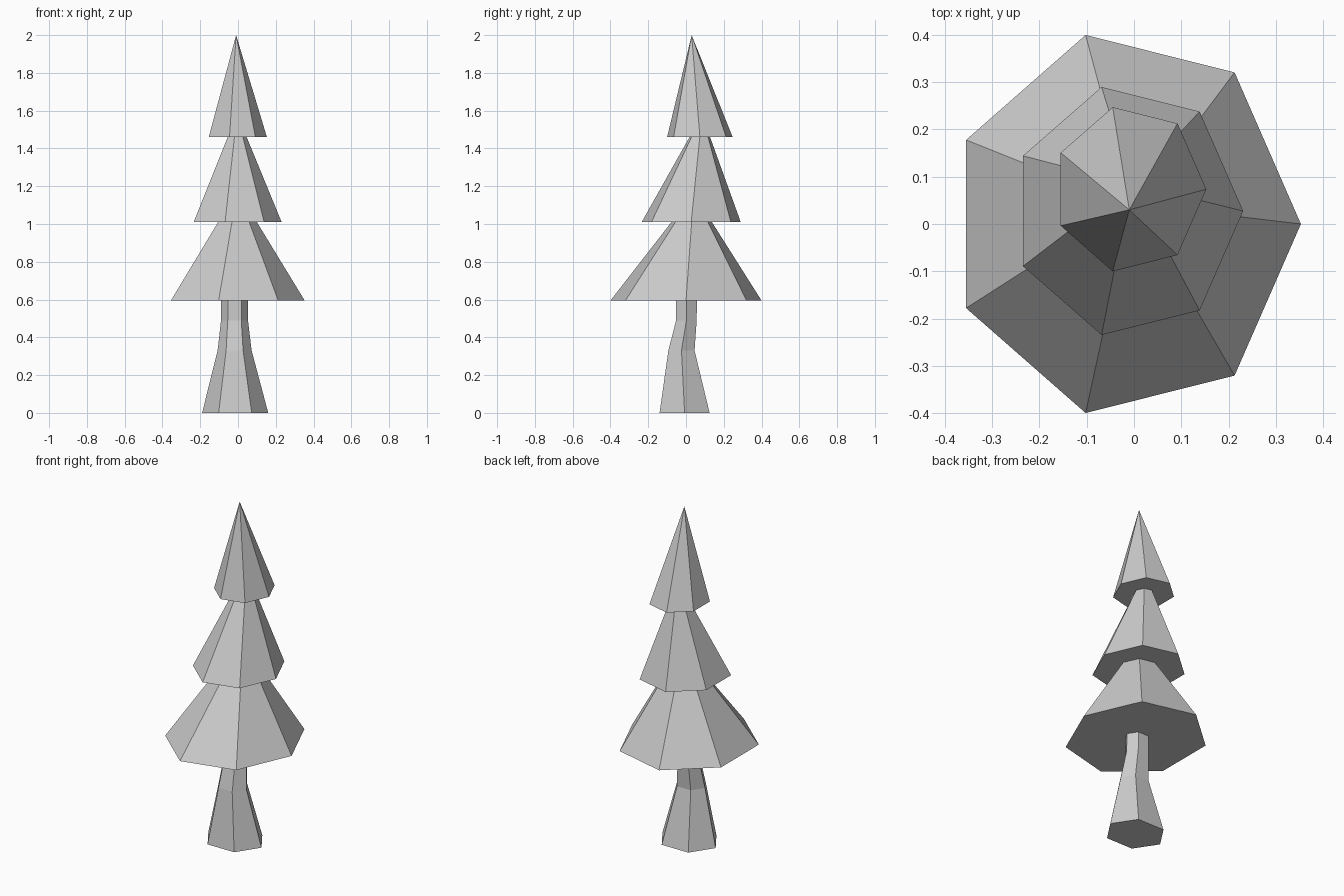
import bpy, bmesh
from math import sin, cos, tau

if "Cube" in bpy.data.objects:
    bpy.data.objects.remove(bpy.data.objects["Cube"])


def loft(name, sides, rings, tip=None):
    """Skin elliptical rings (cx, cy, z, rx, ry) from bottom to top, flat shaded."""
    bm = bmesh.new()
    loops = [[bm.verts.new((cx + rx * cos(tau * i / sides),
                            cy + ry * sin(tau * i / sides), z))
              for i in range(sides)] for cx, cy, z, rx, ry in rings]
    bm.faces.new(loops[0][::-1])
    for low, high in zip(loops, loops[1:]):
        for i in range(sides):
            j = (i + 1) % sides
            bm.faces.new((low[i], low[j], high[j], high[i]))
    if tip:
        top = bm.verts.new(tip)
        for i in range(sides):
            bm.faces.new((loops[-1][i], loops[-1][(i + 1) % sides], top))
    else:
        bm.faces.new(loops[-1])
    bmesh.ops.recalc_face_normals(bm, faces=bm.faces)
    mesh = bpy.data.meshes.new(name)
    bm.to_mesh(mesh)
    bm.free()
    obj = bpy.data.objects.new(name, mesh)
    bpy.context.collection.objects.link(obj)
    return obj


# Bent six-sided trunk with a flared foot
loft("trunk", 6, [
    (-0.015, -0.0075, 0.0, 0.175, 0.153),
    (-0.018, -0.024, 0.33, 0.09, 0.08),
    (-0.0185, 0.002, 0.49, 0.0715, 0.063),
    (-0.0185, 0.003, 0.60, 0.0715, 0.063),
])

# Three seven-sided foliage tiers, each stepping out over the one below
loft("foliage", 7, [
    (-0.0195, 0.0, 0.595, 0.3725, 0.41),
    (-0.008, 0.03, 1.01, 0.108, 0.11),
    (-0.014, 0.0275, 1.01, 0.245, 0.269),
    (-0.007, 0.073, 1.46, 0.053, 0.056),
    (-0.009, 0.0735, 1.46, 0.162, 0.178),
], tip=(-0.01, 0.03, 2.0))
